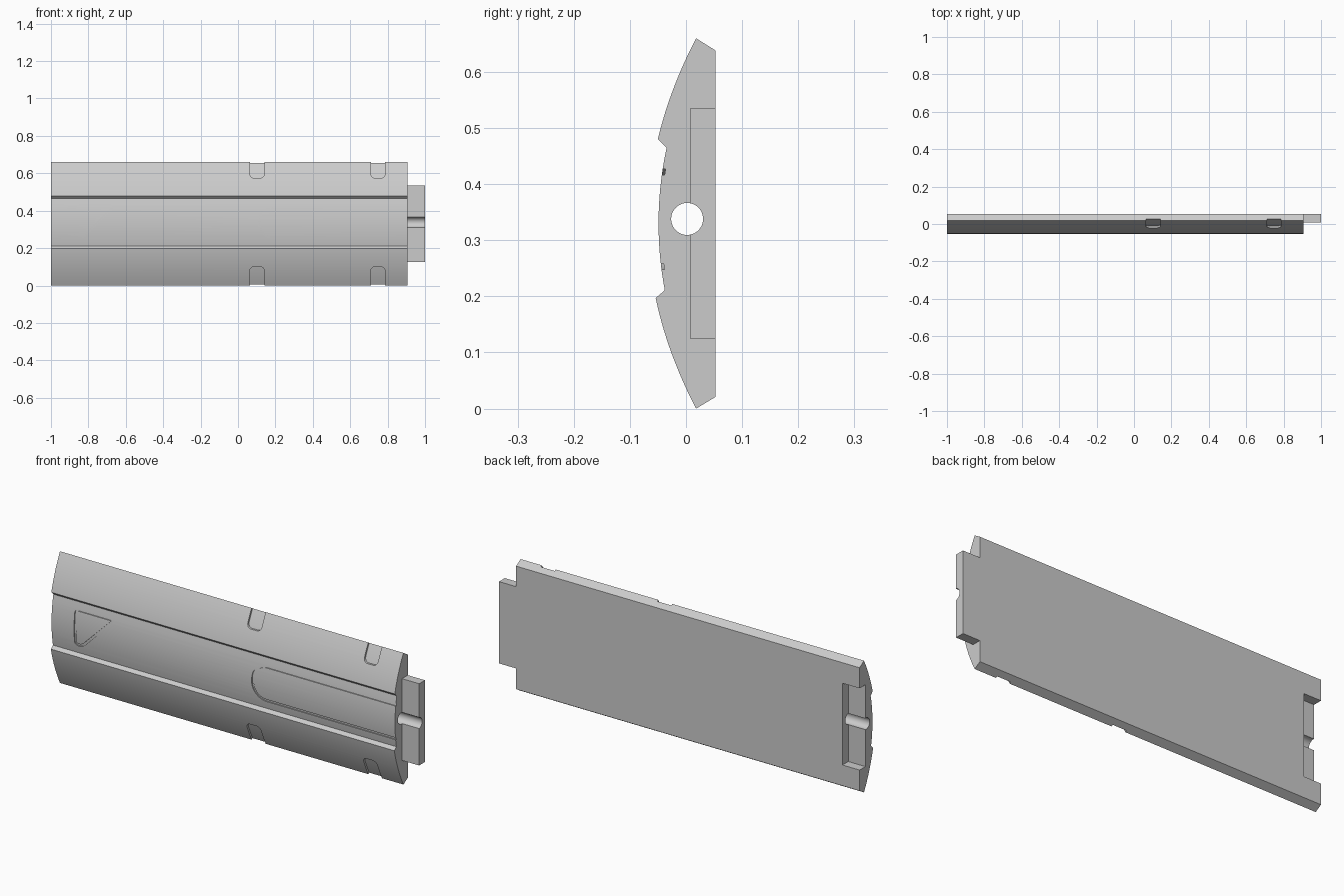
import bpy
import bmesh
import math
from mathutils import Vector

cube = bpy.data.objects.get("Cube")
if cube:
    bpy.data.objects.remove(cube, do_unlink=True)

MID_Z, CURVE, FRONT = 0.33, 1.267, -0.068   # bulge of the front surface
STEP = 0.019                                # drop of the middle panel
END = 0.905                                 # where the body ends and the tab starts


def arc(z0, z1, offset=0.0, count=14):
    """Points (y, z) along the bulging front."""
    zs = [z0 + (z1 - z0) * i / count for i in range(count + 1)]
    return [(FRONT + offset + (z - MID_Z) ** 2 / CURVE, z) for z in zs]


def rounded(corners, cuts, steps=8):
    """Polygon with each corner filleted by its cut distance."""
    pts = []
    for i, (corner, cut) in enumerate(zip(corners, cuts)):
        p = Vector(corner)
        if not cut:
            pts.append(p)
            continue
        a = (Vector(corners[i - 1]) - p).normalized()
        b = (Vector(corners[(i + 1) % len(corners)]) - p).normalized()
        half = a.angle(b) / 2
        centre = p + (a + b).normalized() * cut / math.cos(half)
        v, w = p + a * cut - centre, p + b * cut - centre
        for k in range(steps + 1):
            pts.append(centre + v.lerp(w, k / steps).normalized() * v.length)
    return pts


def inset(pts, width):
    """Counter-clockwise outline moved inwards by width."""
    result = []
    for i, p in enumerate(pts):
        a = (p - pts[i - 1]).normalized()
        b = (pts[(i + 1) % len(pts)] - p).normalized()
        na, nb = Vector((-a.y, a.x)), Vector((-b.y, b.x))
        n = (na + nb).normalized()
        result.append(p + n * width / max(n.dot(na), 0.3))
    return result


def prism(name, axis, lo, hi, outer, inner=None):
    """Extrude an outline, or the ring between two outlines, along x or y."""
    bm = bmesh.new()

    def loop(pts, d):
        return [bm.verts.new((d, p[0], p[1]) if axis == "x" else (p[0], d, p[1])) for p in pts]

    def bridge(a, b):
        for i in range(len(a)):
            bm.faces.new((a[i - 1], a[i], b[i], b[i - 1]))

    low, high = loop(outer, lo), loop(outer, hi)
    bridge(low, high)
    if inner:
        low_in, high_in = loop(inner, lo), loop(inner, hi)
        bridge(low_in, high_in)
        bridge(low, low_in)
        bridge(high, high_in)
    else:
        bm.faces.new(low)
        bm.faces.new(high)
    bmesh.ops.recalc_face_normals(bm, faces=bm.faces)
    mesh = bpy.data.meshes.new(name)
    bm.to_mesh(mesh)
    bm.free()
    obj = bpy.data.objects.new(name, mesh)
    bpy.context.collection.objects.link(obj)
    return obj


def combine(obj, other, operation):
    """Bake one boolean into obj."""
    mod = obj.modifiers.new("cut", "BOOLEAN")
    mod.operation, mod.solver, mod.object = operation, "EXACT", other
    bpy.context.view_layer.update()
    deps = bpy.context.evaluated_depsgraph_get()
    mesh = bpy.data.meshes.new_from_object(obj.evaluated_get(deps))
    obj.modifiers.clear()
    obj.data = mesh


def front_band(name, depth):
    """Everything in front of the bulge pushed back by depth."""
    return prism(name, "x", -1.3, 1.3, [(-0.3, -0.1)] + arc(-0.1, 0.76, depth, 40) + [(-0.3, 0.76)])


# Main panel: two outer slopes around a lower middle strip
profile = ([(0.053, 0.021)] + arc(0.0, 0.197) + arc(0.211, 0.465, STEP)
           + arc(0.48, 0.66) + [(0.053, 0.638)])
panel = prism("panel", "x", -1.0, END, profile)

# End tab and the matching socket at the other end
TAB = [(0.007, 0.125), (0.053, 0.125), (0.053, 0.535), (0.007, 0.535)]
SOCKET = [(0.007, 0.125), (0.1, 0.125), (0.1, 0.535), (0.007, 0.535)]
tab = prism("tab", "x", END - 0.05, 1.0, TAB)
socket = prism("socket", "x", -1.2, -END, SOCKET)
combine(panel, tab, "UNION")
combine(panel, socket, "DIFFERENCE")

# Round hole along the whole length
circle = [(0.002 + 0.0285 * math.cos(t), 0.338 + 0.0285 * math.sin(t))
          for t in (math.tau * i / 40 for i in range(40))]
hole = prism("hole", "x", -1.2, 1.2, circle)
combine(panel, hole, "DIFFERENCE")
helpers = [tab, socket, hole]

# Edge notches, top and bottom
notch_band = front_band("notch_band", 0.01)
helpers.append(notch_band)
for x0, x1 in ((0.063, 0.141), (0.71, 0.786)):
    for near, far in ((0.575, 0.74), (0.1, -0.08)):
        shape = rounded([(x0, far), (x0, near), (x1, near), (x1, far)], (0, 0.022, 0.022, 0))
        notch = prism("notch", "y", -0.2, 0.2, shape)
        combine(notch, notch_band, "INTERSECT")
        combine(panel, notch, "DIFFERENCE")
        helpers.append(notch)

# Thin outline grooves on the middle strip: a wedge and a long open slot
groove_band = front_band("groove_band", STEP + 0.005)
helpers.append(groove_band)
wedge = rounded([(-0.875, 0.248), (-0.83, 0.248), (-0.646, 0.432), (-0.875, 0.432)],
                (0.02, 0.02, 0.035, 0.025))
slot = rounded([(1.2, 0.427), (0.11, 0.427), (0.11, 0.248), (1.2, 0.248)], (0, 0.08, 0.08, 0))
for outline in (wedge, slot):
    groove = prism("groove", "y", -0.2, 0.2, outline, inset(outline, 0.011))
    combine(groove, groove_band, "INTERSECT")
    combine(panel, groove, "DIFFERENCE")
    helpers.append(groove)

for obj in helpers:
    bpy.data.objects.remove(obj, do_unlink=True)

# Plain grey finish
grey = bpy.data.materials.new("plain_grey")
grey.use_nodes = True
colour = (0.6, 0.6, 0.6, 1.0)
grey.diffuse_color = colour
for node in grey.node_tree.nodes:
    if node.type == "BSDF_PRINCIPLED":
        node.inputs["Base Color"].default_value = colour
panel.data.materials.clear()
panel.data.materials.append(grey)
for face in panel.data.polygons:
    face.material_index = 0

bpy.ops.object.select_all(action="DESELECT")
panel.select_set(True)
bpy.context.view_layer.objects.active = panel
bpy.ops.object.shade_smooth_by_angle(angle=math.radians(20))
